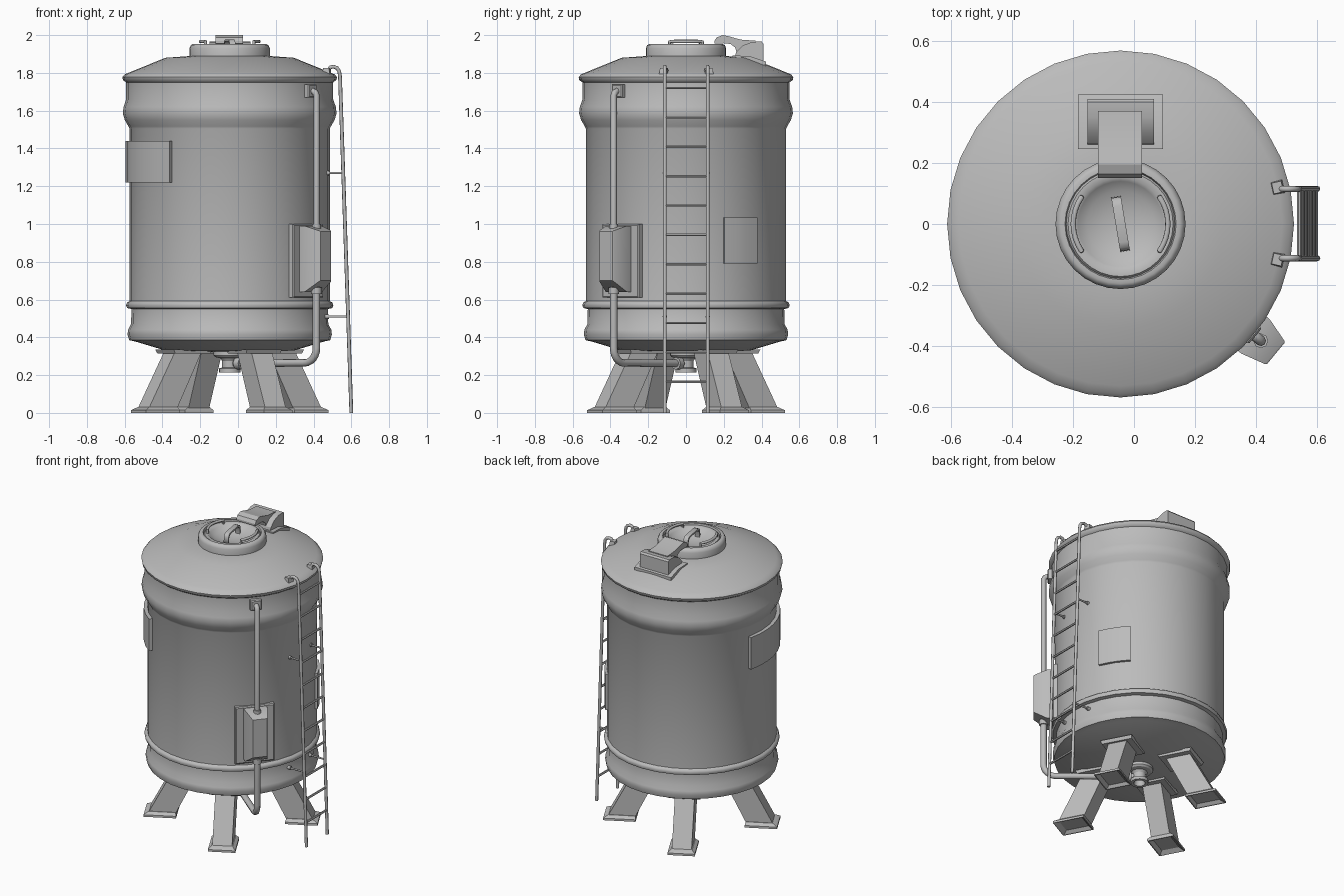
import bpy, bmesh, math
from mathutils import Matrix, Vector

if "Cube" in bpy.data.objects:
    bpy.data.objects.remove(bpy.data.objects["Cube"])

CX = -0.044  # tank axis
PAINT = bpy.data.materials.new('grey_paint')
PAINT.diffuse_color = (.5, .5, .5, 1)
PAINT.use_nodes = True
PAINT.node_tree.nodes["Principled BSDF"].inputs["Base Color"].default_value = PAINT.diffuse_color


def smooth(ob, angle):
    ob.data.materials.append(PAINT)
    bpy.ops.object.select_all(action='DESELECT')
    ob.select_set(True)
    bpy.context.view_layer.objects.active = ob
    bpy.ops.object.shade_smooth_by_angle(angle=math.radians(angle))


def finish(bm, name, angle=30, mat=None):
    bmesh.ops.remove_doubles(bm, verts=bm.verts, dist=1e-5)
    bmesh.ops.recalc_face_normals(bm, faces=bm.faces)
    if mat:
        bm.transform(mat)
    me = bpy.data.meshes.new(name)
    bm.to_mesh(me)
    bm.free()
    ob = bpy.data.objects.new(name, me)
    bpy.context.collection.objects.link(ob)
    smooth(ob, angle)
    return ob


def radial(deg):
    """Frame with x pointing out from the tank axis and y along its wall."""
    return Matrix.Translation((CX, 0, 0)) @ Matrix.Rotation(math.radians(deg), 4, 'Z')


def loft(name, rings, mat=None, angle=30):
    bm = bmesh.new()
    vs = [[bm.verts.new(p) for p in ring] for ring in rings]
    n = len(rings[0])
    for a, b in zip(vs, vs[1:]):
        for i in range(n):
            bm.faces.new((a[i], a[(i + 1) % n], b[(i + 1) % n], b[i]))
    bm.faces.new(vs[0])
    bm.faces.new(vs[-1])
    return finish(bm, name, angle, mat)


def rect_z(x, z, hx, hy):
    return [(x + sx * hx, sy * hy, z) for sx, sy in ((-1, -1), (1, -1), (1, 1), (-1, 1))]


def rect_x(x, z0, z1, hy):
    return [(x, -hy, z0), (x, hy, z0), (x, hy, z1), (x, -hy, z1)]


def prism(name, yz, x0, x1):
    return loft(name, [[(x, y, z) for y, z in yz] for x in (x0, x1)])


def lathe(name, profile, segs, angle=30):
    bm = bmesh.new()
    vs = [bm.verts.new((r, 0, z)) for r, z in profile]
    edges = [bm.edges.new(p) for p in zip(vs, vs[1:])]
    bmesh.ops.spin(bm, geom=vs + edges, cent=(0, 0, 0), axis=(0, 0, 1),
                   angle=2 * math.pi, steps=segs)
    return finish(bm, name, angle, radial(0))


def tube(name, pts, r, mat=None, res=2):
    cu = bpy.data.curves.new(name, 'CURVE')
    cu.dimensions = '3D'
    cu.bevel_depth, cu.bevel_resolution, cu.use_fill_caps = r, res, True
    sp = cu.splines.new('POLY')
    sp.points.add(len(pts) - 1)
    for p, c in zip(sp.points, pts):
        v = Vector(c)
        p.co = (*(mat @ v if mat else v), 1)
    ob = bpy.data.objects.new(name, cu)
    bpy.context.collection.objects.link(ob)
    bpy.ops.object.select_all(action='DESELECT')
    ob.select_set(True)
    bpy.context.view_layer.objects.active = ob
    bpy.ops.object.convert(target='MESH')
    smooth(bpy.context.object, 50)


def panel(name, a0, a1, z0, z1, r0, r1, n):
    rings = []
    for i in range(n + 1):
        a = math.radians(a0 + (a1 - a0) * i / n)
        rings.append([(r * math.cos(a), r * math.sin(a), z)
                      for r, z in ((r0, z0), (r1, z0), (r1, z1), (r0, z1))])
    loft(name, rings, radial(0))


# Tank shell
lathe('tank_body', [
    (0, .32), (.34, .33), (.50, .378), (.532, .385), (.541, .415), (.538, .44), (.522, .47), (.52, .55),
    (.543, .555), (.549, .57), (.543, .585), (.53, .592), (.53, 1.505), (.536, 1.517),
    (.555, 1.55), (.566, 1.585), (.562, 1.62), (.548, 1.66), (.548, 1.75),
    (.565, 1.762), (.568, 1.778), (.556, 1.792), (.53, 1.803), (.34, 1.88), (.2, 1.89), (0, 1.89)], 32, 45)

# Hatch: collar, dished lid, side grips and handle
lathe('hatch_collar', [(.213, 1.88), (.213, 1.93), (.205, 1.947), (.195, 1.952), (.182, 1.952),
                       (.178, 1.942), (.178, 1.88)], 32, 50)
lathe('hatch_lid', [(.18, 1.935), (.172, 1.945), (.15, 1.945), (.14, 1.935), (.11, 1.918),
                    (.06, 1.902), (0, 1.897)], 32, 50)
for side, mid in (('left', 180), ('right', 0)):
    arc = [(.155 * math.cos(t), .155 * math.sin(t), 1.966)
           for t in (math.radians(-34 + 68 * i / 8) for i in range(9))]
    ends = [(p[0], p[1], 1.93) for p in (arc[0], arc[-1])]
    tube(f'hatch_grip_{side}', [ends[0]] + arc + [ends[1]], .009, radial(mid))
path = [(-.09, 1.92), (-.088, 1.955), (-.078, 1.97), (-.06, 1.976),
        (.06, 1.976), (.078, 1.97), (.088, 1.955), (.09, 1.92)]
loft('hatch_handle', [[(sx * .016, y * s, z - (.011 if s < 1 else 0))
                       for sx, s in ((-1, 1), (1, 1), (1, .88), (-1, .88))] for y, z in path],
     radial(9.5), 60)

# Vent behind the hatch
prism('vent_flange', [(.245, 1.87), (.245, 1.893), (.34, 1.888), (.424, 1.86), (.424, 1.84)], -.183, .095)
prism('vent_housing', [(.255, 1.87), (.265, 1.91), (.30, 1.945), (.35, 1.964), (.40, 1.966), (.41, 1.955),
                       (.41, 1.85)], -.152, .065)
prism('vent_arm', [(.15, 1.955), (.15, 1.968), (.163, 1.988), (.195, 2.0), (.225, 1.994), (.29, 1.976),
                   (.37, 1.97), (.37, 1.9), (.27, 1.9), (.26, 1.935), (.235, 1.953), (.2, 1.957)], -.118, .026)

# Wall panels
panel('side_plate', 167, 234.8, 1.22, 1.44, .525, .553, 8)
panel('access_panel', 22, 44, .79, 1.035, .52, .546, 3)

# Legs with mounting plates and hollow flared feet
for i, deg in enumerate((-62, 28, 118, 208)):
    m = radial(deg)
    loft(f'leg_{i + 1}', [rect_z(.435, .02, .085, .062), rect_z(.28, .325, .08, .062)], m)
    loft(f'leg_foot_{i + 1}', [rect_z(.44, .018, .075, .058), rect_z(.445, 0, .096, .08),
                               rect_z(.445, 0, .102, .086), rect_z(.445, .014, .102, .086),
                               rect_z(.433, .03, .085, .066)], m)
    loft(f'leg_mount_{i + 1}', [rect_z(.275, .314, .105, .1), rect_z(.275, .335, .115, .105)], m)

# Control box with back plate
box = radial(-39.8)
loft('box_back_plate', [rect_x(.50, .61, 1.0, .126), rect_x(.538, .61, 1.0, .126),
                        rect_x(.543, .617, .993, .119)], box)
loft('control_box', [rect_x(.53, .64, .99, .073), rect_x(.575, .64, .99, .073),
                     rect_x(.656, .695, .965, .05), rect_x(.662, .70, .96, .045)], box)

# Upper and lower pipes
tube('upper_pipe', [(.54, 0, 1.703), (.572, 0, 1.703), (.59, 0, 1.697), (.598, 0, 1.68), (.598, 0, .97)],
     .017, box)
tube('upper_pipe_collar', [(.598, 0, .975), (.598, 0, 1.0)], .024, box)
loft('upper_pipe_plate', [rect_x(.535, 1.67, 1.738, .035), rect_x(.568, 1.67, 1.738, .035),
                          rect_x(.574, 1.676, 1.732, .029)], box)
bend = [(.518 + .08 * math.cos(a), 0, .345 - .08 * math.sin(a))
        for a in (math.pi / 2 * i / 6 for i in range(7))]
tube('lower_pipe', [(.598, 0, .69)] + bend + [(.02, 0, .262)], .02, box)
tube('lower_pipe_collar', [(.598, 0, .63), (.598, 0, .665)], .028, box)

# Drain under the tank
lathe('drain_outlet', [(.085, .33), (.085, .305), (.075, .295), (.05, .29), (.04, .275), (.04, .24), (.056, .236),
                       (.056, .215), (.036, .215), (.03, .25), (0, .25)], 20)
tube('drain_collar', [(.05, 0, .262), (.085, 0, .262)], .033, box)


# Ladder
def rail_x(z):
    return .60 - .06 * z / 1.78


for side, y in (('left', -.112), ('right', .115)):
    tube(f'ladder_rail_{side}', [
        (.472, y, 1.79), (.478, y, 1.815), (.49, y, 1.83), (.507, y, 1.833), (.525, y, 1.825),
        (.536, y, 1.808), (.54, y, 1.78), (.60, y, 0)], .010)
    loft(f'ladder_hook_plate_{side}', [rect_z(0, 1.795, .02, .022), rect_z(0, 1.826, .016, .018)],
         Matrix.Translation((.47, y * 1.04, 0)) @ Matrix.Rotation(math.copysign(.22, y), 4, 'Z'))
    for z in (1.27, .51):
        tube(f'ladder_bracket_{side}', [(.46, y, z), (rail_x(z), y, z)], .006)
        tube(f'ladder_bracket_foot_{side}', [(.46, y, z), (.482, y, z)], .012)
for i in range(11):
    z = .165 + .1555 * i
    tube(f'ladder_rung_{i + 1}', [(rail_x(z), -.112, z), (rail_x(z), .115, z)], .0075, res=1)
